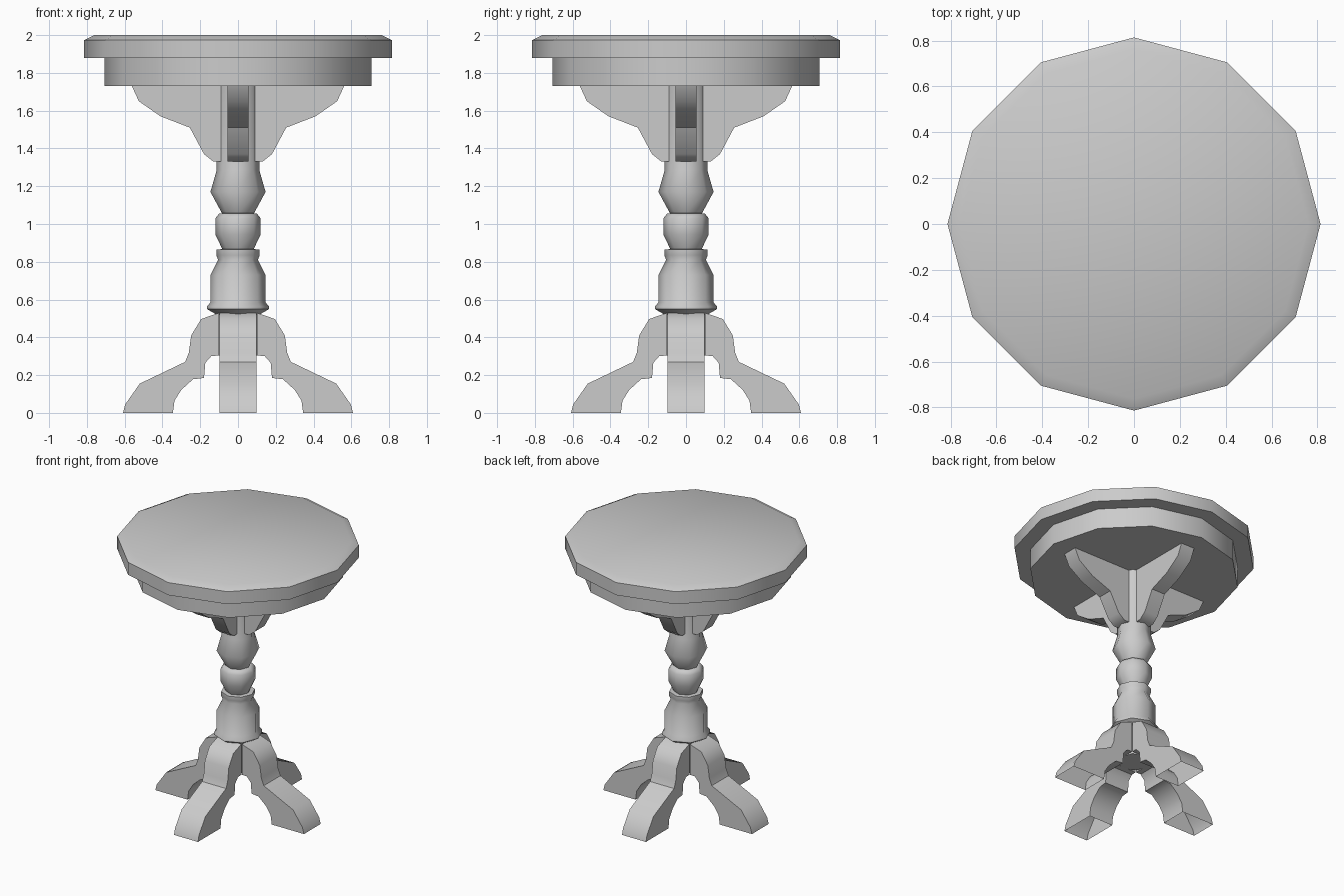
import bpy, bmesh, math

cube = bpy.data.objects.get("Cube")
if cube:
    bpy.data.objects.remove(cube, do_unlink=True)

gray = bpy.data.materials.new("light gray")
gray.use_nodes = True
gray.diffuse_color = (0.6, 0.6, 0.6, 1)
gray.node_tree.nodes["Principled BSDF"].inputs["Base Color"].default_value = (0.6, 0.6, 0.6, 1)


def finish(bm, name, angle):
    mesh = bpy.data.meshes.new(name)
    bm.to_mesh(mesh)
    bm.free()
    mesh.materials.append(gray)
    ob = bpy.data.objects.new(name, mesh)
    bpy.context.collection.objects.link(ob)
    bpy.ops.object.select_all(action='DESELECT')
    ob.select_set(True)
    bpy.context.view_layer.objects.active = ob
    bpy.ops.object.shade_smooth_by_angle(angle=math.radians(angle))
    return ob


def turned(name, profile, sides, angle):
    """Closed lathe shape from (radius, height) pairs, bottom to top."""
    bm = bmesh.new()
    rings = []
    for r, z in profile:
        turn = [math.tau * i / sides for i in range(sides)]
        rings.append([bm.verts.new((r * math.cos(a), r * math.sin(a), z)) for a in turn])
    for low, high in zip(rings, rings[1:]):
        for i in range(sides):
            j = (i + 1) % sides
            bm.faces.new((low[i], low[j], high[j], high[i]))
    bm.faces.new(rings[0][::-1])
    bm.faces.new(rings[-1])
    return finish(bm, name, angle)


def radial_plates(names, profile, half, open_base=False):
    """Four copies of an (x, z) outline with thickness, one per side."""
    for k, name in enumerate(names):
        bm = bmesh.new()
        face = bm.faces.new([bm.verts.new((x, -half, z)) for x, z in profile])
        out = bmesh.ops.extrude_face_region(bm, geom=[face])
        moved = [v for v in out["geom"] if isinstance(v, bmesh.types.BMVert)]
        bmesh.ops.translate(bm, verts=moved, vec=(0, 2 * half, 0))
        bmesh.ops.recalc_face_normals(bm, faces=bm.faces)
        if open_base:
            base = [f for f in bm.faces if all(v.co.z < 0.001 for v in f.verts)]
            bmesh.ops.delete(bm, geom=base, context='FACES_ONLY')
        ob = finish(bm, name, 40)
        ob.rotation_euler.z = k * math.pi / 2


# Round top with a bevelled rim, and the apron below it
turned("table_top", [(0.814, 1.88), (0.814, 1.973), (0.762, 2.0)], 12, 35)
turned("apron", [(0.706, 1.73), (0.706, 1.88)], 12, 35)

# Turned central column
turned("column", [
    (0.113, 0.303), (0.113, 0.52), (0.165, 0.55), (0.165, 0.562), (0.146, 0.585),
    (0.146, 0.73), (0.105, 0.81), (0.115, 0.835), (0.115, 0.865), (0.083, 0.867),
    (0.12, 0.945), (0.12, 1.03), (0.1, 1.055), (0.085, 1.057), (0.146, 1.17),
    (0.113, 1.285), (0.113, 1.73)], 8, 50)

# Scrolled brackets under the apron
radial_plates(["left_bracket", "back_bracket", "right_bracket", "front_bracket"], [
    (0.05, 1.33), (0.13, 1.33), (0.18, 1.37), (0.255, 1.51),
    (0.41, 1.57), (0.525, 1.65), (0.562, 1.73), (0.05, 1.73)], 0.055)

# Splayed legs with hollow feet
radial_plates(["left_leg", "back_leg", "right_leg", "front_leg"], [
    (0.1, 0.303), (0.14, 0.302), (0.173, 0.265), (0.18, 0.185),
    (0.238, 0.178), (0.3, 0.122), (0.336, 0.065), (0.345, 0),
    (0.609, 0), (0.597, 0.045), (0.52, 0.155), (0.28, 0.27),
    (0.26, 0.32), (0.248, 0.41), (0.195, 0.497), (0.1, 0.53)], 0.098, open_base=True)
